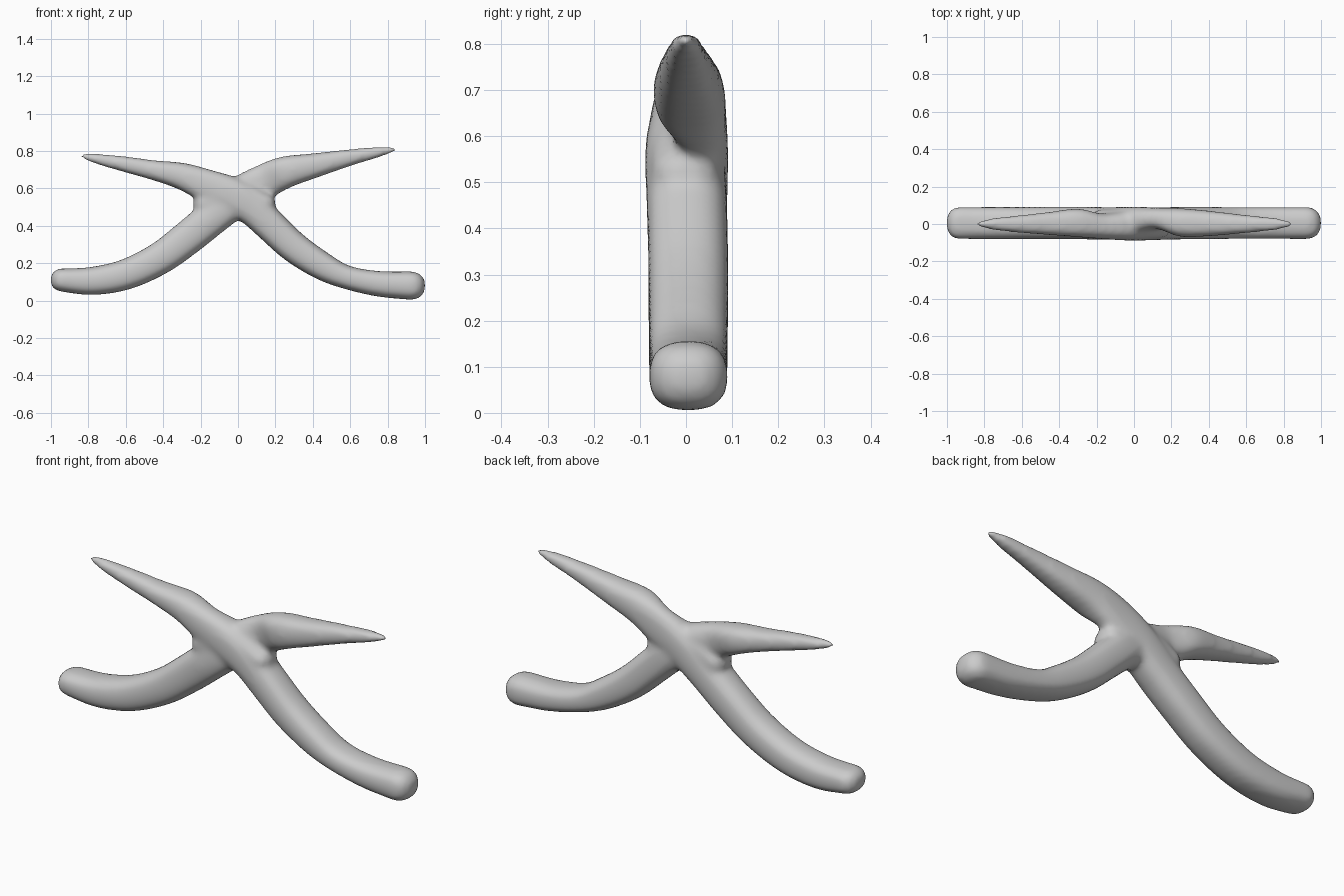
import bpy, bmesh, math
from mathutils import Vector

cube = bpy.data.objects.get("Cube")
if cube:
    bpy.data.objects.remove(cube, do_unlink=True)

SIDES = 28
SQUARENESS = 0.78   # below 1 gives a boxier cross-section


def catmull(p, t):
    a, b, c, d = p
    return 0.5 * (2 * b + (c - a) * t + (2 * a - 5 * b + 4 * c - d) * t * t
                  + (3 * b - a - 3 * c + d) * t ** 3)


def soft(v):
    return math.copysign(abs(v) ** SQUARENESS, v)


def sweep(bm, points, steps=6):
    """Sweep a rounded section; points are (x, z, half height, y, half width)."""
    pts = [points[0]] + points + [points[-1]]
    path = []
    for i in range(len(points) - 1):
        for s in range(steps):
            path.append([catmull([q[k] for q in pts[i:i + 4]], s / steps) for k in range(5)])
    path.append(list(points[-1]))
    rings = []
    for i, (x, z, r, y, w) in enumerate(path):
        a, b = path[max(i - 1, 0)], path[min(i + 1, len(path) - 1)]
        tangent = Vector((b[0] - a[0], 0, b[1] - a[1])).normalized()
        rings.append((Vector((x, y, z)), tangent, r, w))
    # Rounded ends
    def cap(ring, sign):
        c, t, r, w = ring
        out = []
        for k in range(1, 6):
            ang = k / 5 * math.radians(82)
            f = math.cos(ang) ** 0.8
            out.append((c + t * sign * r * math.sin(ang), t, r * f, w * f))
        return out
    rings = cap(rings[0], -1)[::-1] + rings + cap(rings[-1], 1)
    loops = []
    for c, t, r, w in rings:
        up = Vector((-t.z, 0, t.x))
        loop = []
        for k in range(SIDES):
            ang = 2 * math.pi * k / SIDES
            loop.append(bm.verts.new(c + up * r * soft(math.sin(ang))
                                     + Vector((0, w * soft(math.cos(ang)), 0))))
        loops.append(loop)
    for l0, l1 in zip(loops, loops[1:]):
        for k in range(SIDES):
            n = (k + 1) % SIDES
            bm.faces.new((l0[k], l0[n], l1[n], l1[k]))
    bm.faces.new(loops[0][::-1])
    bm.faces.new(loops[-1])


bm = bmesh.new()
# Rear limb: right foot up to the left tip
sweep(bm, [(-.94, .11, .062, .005, .085), (-.78, .105, .075, .005, .086),
           (-.6, .14, .082, .005, .086), (-.42, .225, .087, .005, .087),
           (-.27, .335, .092, .005, .087), (-.13, .45, .095, .003, .087),
           (0, .555, .1, .012, .08), (.13, .63, .095, .03, .058),
           (.25, .685, .086, .008, .076), (.4, .72, .067, .003, .068),
           (.6, .765, .044, 0, .048), (.76, .796, .027, 0, .032),
           (.835, .81, .014, 0, .014)])
# Front limb: right tip down to the left foot
sweep(bm, [(-.83, .772, .014, 0, .014), (-.75, .757, .028, 0, .032),
           (-.6, .728, .042, 0, .048), (-.45, .697, .053, .003, .062),
           (-.3, .665, .072, .006, .076), (-.17, .615, .088, -.012, .068),
           (-.02, .555, .1, -.005, .084), (.08, .49, .092, 0, .087),
           (.17, .405, .087, .003, .087), (.3, .285, .083, .005, .087),
           (.45, .185, .075, .005, .086), (.58, .125, .063, .005, .085),
           (.75, .09, .068, .005, .085), (.925, .08, .076, .005, .086)])
# Web that fills the side crotches
sweep(bm, [(-.18, .515, .06, 0, .075), (-.02, .55, .1, 0, .082), (.14, .515, .06, 0, .075)])
bmesh.ops.recalc_face_normals(bm, faces=bm.faces)

mesh = bpy.data.meshes.new("crossed_limbs")
bm.to_mesh(mesh)
bm.free()
body = bpy.data.objects.new("crossed_limbs", mesh)
bpy.context.collection.objects.link(body)

# Fuse the limbs and soften the joints
fuse = body.modifiers.new("fuse", 'REMESH')
fuse.mode = 'VOXEL'
fuse.voxel_size = 0.014
fuse.use_smooth_shade = True
relax = body.modifiers.new("relax", 'SMOOTH')
relax.factor = 0.5
relax.iterations = 9

grey = bpy.data.materials.new("plain grey")
grey.use_nodes = True
colour = (0.6, 0.6, 0.6, 1)
grey.diffuse_color = colour
grey.node_tree.nodes["Principled BSDF"].inputs["Base Color"].default_value = colour
mesh.materials.append(grey)
